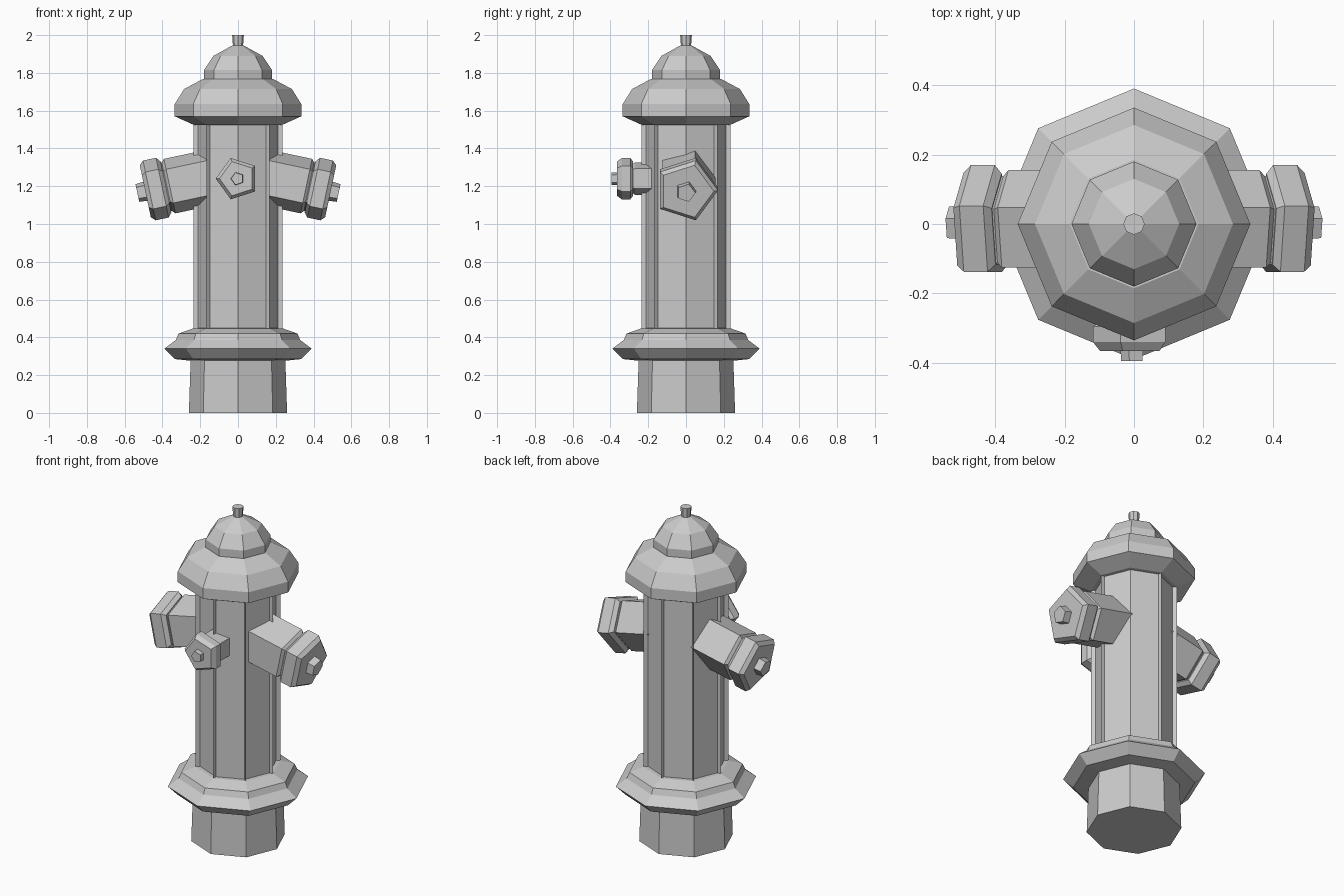
import bpy, bmesh, math
from mathutils import Matrix, Vector

cube = bpy.data.objects.get("Cube")
if cube:
    bpy.data.objects.remove(cube)

grey = bpy.data.materials.new("cast_grey")
grey.use_nodes = True
colour = (0.6, 0.6, 0.6, 1)
grey.diffuse_color = colour
grey.node_tree.nodes["Principled BSDF"].inputs["Base Color"].default_value = colour


def finish(name, bm):
    bmesh.ops.recalc_face_normals(bm, faces=bm.faces)
    mesh = bpy.data.meshes.new(name)
    bm.to_mesh(mesh)
    bm.free()
    mesh.materials.append(grey)
    obj = bpy.data.objects.new(name, mesh)
    bpy.context.collection.objects.link(obj)
    return obj


def lathe(profile, sides):
    """Closed faceted solid from (radius, height) pairs, first corner on +x."""
    bm = bmesh.new()
    rings = []
    for r, h in profile:
        angles = [math.tau * i / sides for i in range(sides)]
        rings.append([bm.verts.new((r * math.cos(a), r * math.sin(a), h)) for a in angles])
    for low, high in zip(rings, rings[1:]):
        for i in range(sides):
            j = (i + 1) % sides
            bm.faces.new((low[i], low[j], high[j], high[i]))
    bm.faces.new(rings[0][::-1])
    bm.faces.new(rings[-1])
    return bm


def aimed(name, profile, origin, axis, corner):
    """Five-sided part whose profile runs along axis, with a corner toward corner."""
    z = Vector(axis).normalized()
    x = Vector(corner)
    y = z.cross(x)
    bm = lathe(profile, 5)
    turn = Matrix((x, y, z)).transposed().to_4x4()
    bm.transform(Matrix.Translation(origin) @ turn)
    return finish(name, bm)


# Foot, flange and domed bonnet
finish("foot", lathe([(0.26, 0), (0.25, 0.3)], 8))
finish("base_flange", lathe([(0.24, 0.275), (0.335, 0.285), (0.39, 0.34),
                             (0.33, 0.385), (0.315, 0.42), (0.235, 0.448)], 8))
finish("bonnet", lathe([(0.235, 1.525), (0.335, 1.57), (0.335, 1.635),
                        (0.285, 1.715), (0.185, 1.768)], 8))
finish("crown", lathe([(0.18, 1.76), (0.18, 1.815), (0.13, 1.89), (0.03, 1.945)], 8))
finish("top_nut", lathe([(0.026, 1.93), (0.031, 2.0)], 8))

# Barrel with a recessed panel on every side
bm = lathe([(0.235, 0.44), (0.235, 1.535)], 8)
sides = [f for f in bm.faces if len(f.verts) == 4]
bmesh.ops.inset_individual(bm, faces=sides, thickness=0.054)
bmesh.ops.inset_individual(bm, faces=sides, thickness=0.012, depth=-0.022)
finish("barrel", bm)

# Drooping side outlets
tilt = math.radians(12)
for side, sign in (("left", 1), ("right", -1)):
    origin = (sign * 0.435, 0, 1.185)
    axis = (sign * math.cos(tilt), 0, -math.sin(tilt))
    parts = {
        "neck": [(0.155, -0.3), (0.155, -0.075), (0.138, -0.06), (0.138, -0.03)],
        "cap": [(0.145, -0.055), (0.17, -0.035), (0.17, 0.035), (0.148, 0.057)],
        "bolt": [(0.055, 0.05), (0.05, 0.1)],
    }
    for part, profile in parts.items():
        aimed(f"{side}_outlet_{part}", profile, origin, axis, (0, 1, 0))

# Small front outlet
front_parts = {
    "neck": [(0.09, 0.1), (0.09, 0.27), (0.08, 0.285), (0.08, 0.3)],
    "cap": [(0.095, 0.28), (0.115, 0.295), (0.115, 0.34), (0.095, 0.365)],
    "bolt": [(0.036, 0.36), (0.034, 0.395)],
}
for part, profile in front_parts.items():
    aimed(f"front_outlet_{part}", profile, (-0.003, 0, 1.24), (0, -1, 0), (-1, 0, 0))
